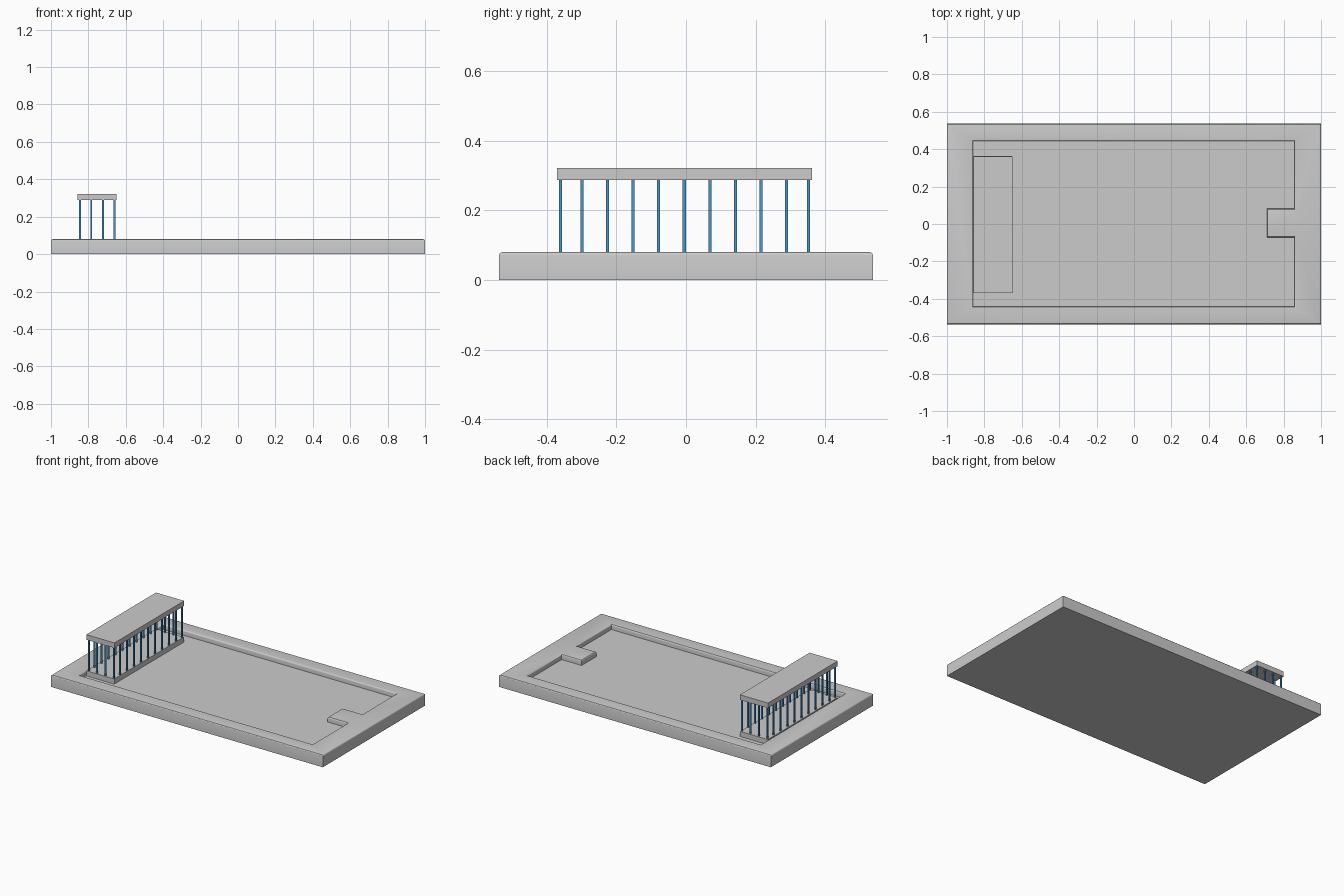
import bpy, bmesh
from mathutils import Vector

if "Cube" in bpy.data.objects:
    bpy.data.objects.remove(bpy.data.objects["Cube"])

TOP, WATER = 0.08, 0.046


def finish(bm, name, mat=None, smooth=False):
    bmesh.ops.recalc_face_normals(bm, faces=bm.faces[:])
    mesh = bpy.data.meshes.new(name)
    bm.to_mesh(mesh)
    bm.free()
    obj = bpy.data.objects.new(name, mesh)
    bpy.context.collection.objects.link(obj)
    if mat:
        mesh.materials.append(mat)
    if smooth:
        bpy.ops.object.select_all(action='DESELECT')
        obj.select_set(True)
        bpy.context.view_layer.objects.active = obj
        bpy.ops.object.shade_smooth_by_angle()
    return obj


def add_box(bm, x0, x1, y0, y1, z0, z1):
    verts = bmesh.ops.create_cube(bm, size=1)["verts"]
    bmesh.ops.scale(bm, vec=Vector((x1 - x0, y1 - y0, z1 - z0)), verts=verts)
    bmesh.ops.translate(bm, vec=Vector((x0 + x1, y0 + y1, z0 + z1)) / 2, verts=verts)


def box(name, *bounds):
    bm = bmesh.new()
    add_box(bm, *bounds)
    return finish(bm, name)


# Slab with a sunken basin; the jetty is a notch in the basin outline
outer = [(-1, -0.537), (1, -0.537), (1, 0.537), (-1, 0.537)]
inner = [(-0.86, -0.44), (0.857, -0.44), (0.857, -0.072), (0.71, -0.072),
         (0.71, 0.083), (0.857, 0.083), (0.857, 0.443), (-0.86, 0.443)]
bm = bmesh.new()
rim_edges = []
for outline, low in ((outer, 0), (inner, WATER)):
    upper = [bm.verts.new((x, y, TOP)) for x, y in outline]
    lower = [bm.verts.new((x, y, low)) for x, y in outline]
    n = len(outline)
    for i in range(n):
        j = (i + 1) % n
        bm.faces.new((upper[i], upper[j], lower[j], lower[i]))
        rim_edges.append(bm.edges.get((upper[i], upper[j])))
    bm.faces.new(lower)
bmesh.ops.triangle_fill(bm, edges=rim_edges, use_beauty=True)
bmesh.ops.recalc_face_normals(bm, faces=bm.faces[:])
bmesh.ops.bevel(bm, geom=rim_edges, offset=0.009, segments=3, profile=0.5,
                affect='EDGES', clamp_overlap=True)
finish(bm, "pond_basin", smooth=True)

# Pavilion plinth and flat roof
box("pavilion_plinth", -0.857, -0.653, -0.367, 0.364, WATER - 0.01, TOP)
box("pavilion_roof", -0.857, -0.65, -0.37, 0.362, 0.288, 0.322)

# Thin blue columns around the pavilion perimeter
blue = bpy.data.materials.new("column_blue")
blue.diffuse_color = (0.06, 0.3, 0.6, 1)
blue.use_nodes = True
blue.node_tree.nodes["Principled BSDF"].inputs["Base Color"].default_value = blue.diffuse_color
xs = [-0.845, -0.784, -0.722, -0.66]
spots = [(x, y) for x in xs for y in (-0.36, 0.352)]
spots += [(x, -0.299 + 0.0735 * i) for x in (xs[0], xs[-1]) for i in range(9)]
bm = bmesh.new()
r = 0.0045
for x, y in spots:
    add_box(bm, x - r, x + r, y - r, y + r, TOP - 0.002, 0.29)
finish(bm, "pavilion_columns", blue)
